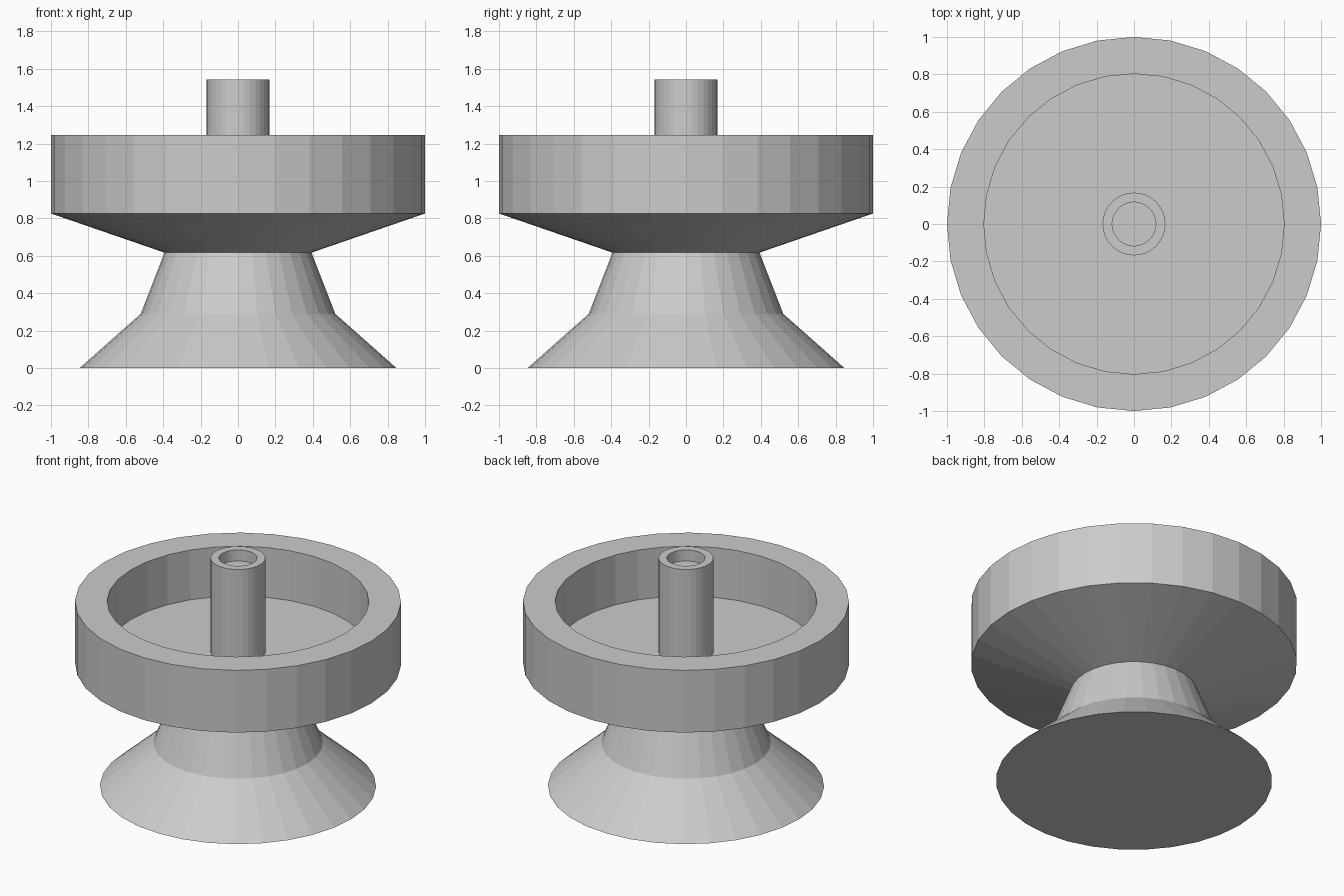
import bpy
import bmesh
from math import cos, sin, tau

if "Cube" in bpy.data.objects:
    bpy.data.objects.remove(bpy.data.objects["Cube"])

SIDES = 32


def lathe(name, profile):
    """Spin (radius, z) points round z; a zero radius closes to a point."""
    bm = bmesh.new()
    rings = []
    for r, z in profile:
        if r == 0:
            rings.append([bm.verts.new((0, 0, z))] * SIDES)
        else:
            rings.append([bm.verts.new((r * cos(tau * i / SIDES), r * sin(tau * i / SIDES), z))
                          for i in range(SIDES)])
    for low, high in zip(rings, rings[1:]):
        for i in range(SIDES):
            j = (i + 1) % SIDES
            corners = dict.fromkeys((low[i], low[j], high[j], high[i]))
            bm.faces.new(list(corners))
    mesh = bpy.data.meshes.new(name)
    bm.to_mesh(mesh)
    bm.free()
    obj = bpy.data.objects.new(name, mesh)
    bpy.context.collection.objects.link(obj)
    return obj


# Flared foot with a flat underside
lathe("pedestal", [(0, 0), (0.847, 0), (0.52, 0.29), (0.393, 0.617)])

# Wide bowl: sloped underside, straight wall, flat rim and recessed floor
lathe("bowl", [(0.393, 0.617), (1, 0.826), (1, 1.247), (0.803, 1.247),
               (0.803, 0.91), (0.168, 0.91)])

# Central post with a shallow socket in its top
lathe("center_post", [(0.168, 0.91), (0.168, 1.542), (0.117, 1.542),
                      (0.117, 1.467), (0, 1.467)])
